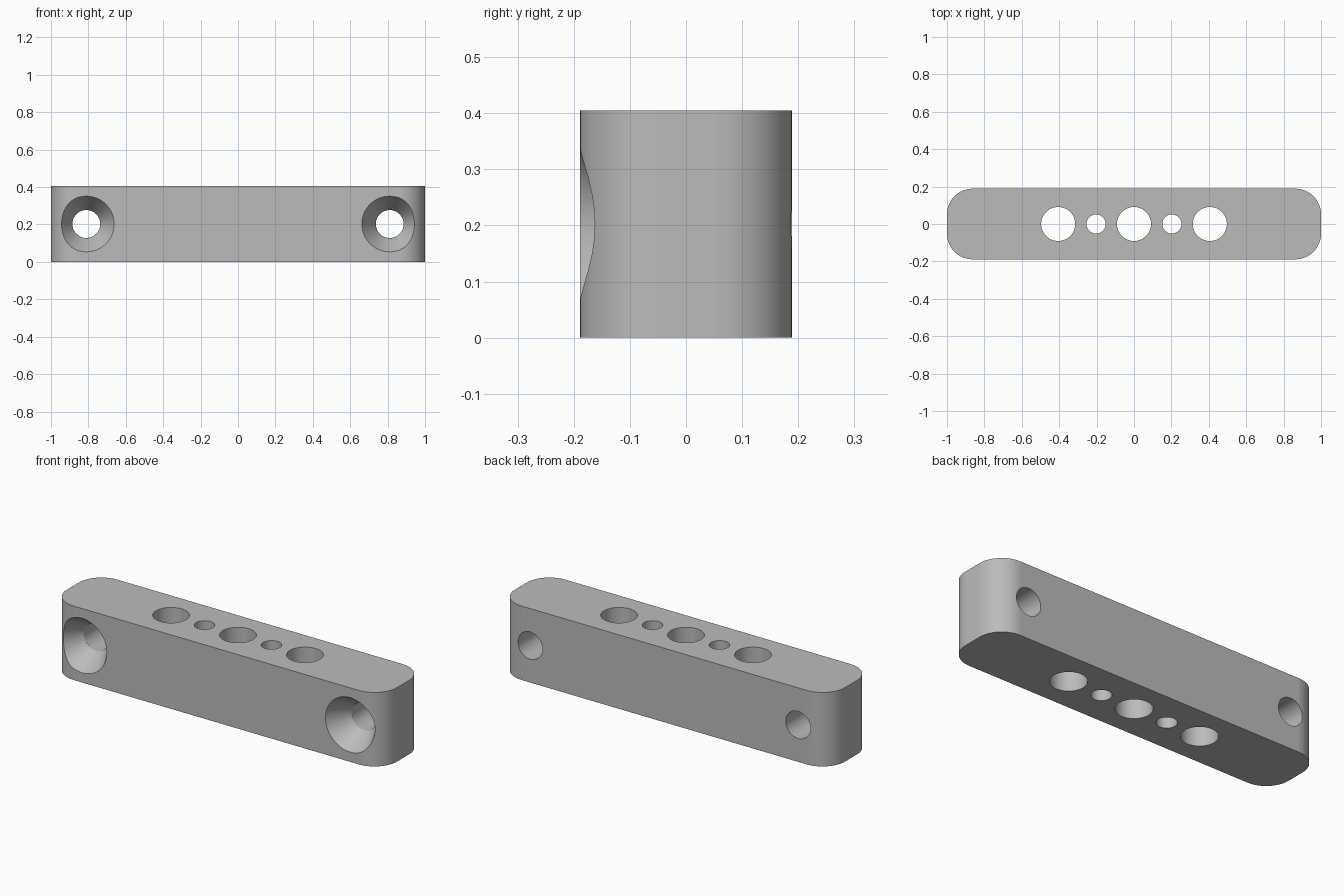
import bpy
import bmesh
from math import sin, cos, pi
from mathutils import Matrix

LENGTH, DEPTH, HEIGHT, CORNER = 2.0, 0.378, 0.405, 0.137
MID = HEIGHT / 2

cube = bpy.data.objects.get("Cube")
if cube:
    bpy.data.objects.remove(cube, do_unlink=True)

grey = bpy.data.materials.new("plain grey")
grey.use_nodes = True
colour = (0.5, 0.5, 0.5, 1)
grey.diffuse_color = colour
grey.node_tree.nodes["Principled BSDF"].inputs["Base Color"].default_value = colour


def make_object(name, bm):
    bmesh.ops.recalc_face_normals(bm, faces=bm.faces)
    mesh = bpy.data.meshes.new(name)
    bm.to_mesh(mesh)
    bm.free()
    mesh.materials.append(grey)
    obj = bpy.data.objects.new(name, mesh)
    bpy.context.collection.objects.link(obj)
    return obj


def cutter(bm, r1, r2, depth, matrix):
    bmesh.ops.create_cone(bm, cap_ends=True, segments=48, radius1=r1,
                          radius2=r2, depth=depth, matrix=matrix)


# Rounded bar: extruded outline with four corner arcs
bm = bmesh.new()
outline = []
steps = 12
for quarter, (sx, sy) in enumerate(((1, 1), (-1, 1), (-1, -1), (1, -1))):
    cx, cy = sx * (LENGTH / 2 - CORNER), sy * (DEPTH / 2 - CORNER)
    for i in range(steps + 1):
        a = (quarter + i / steps) * pi / 2
        outline.append(bm.verts.new((cx + CORNER * cos(a), cy + CORNER * sin(a), 0)))
base = bm.faces.new(outline)
top = bmesh.ops.extrude_face_region(bm, geom=[base])["geom"]
bmesh.ops.translate(bm, vec=(0, 0, HEIGHT),
                    verts=[v for v in top if isinstance(v, bmesh.types.BMVert)])
bar = make_object("mounting_bar", bm)

# Row of vertical through holes
bm = bmesh.new()
for i in range(-2, 3):
    radius = 0.051 if i % 2 else 0.091
    cutter(bm, radius, radius, 1, Matrix.Translation((i * 0.2027, 0, MID)))
cutters = [make_object("vertical_hole_cutter", bm)]

# Screw holes from front to back
bm = bmesh.new()
turn = Matrix.Rotation(-pi / 2, 4, "X")    # cone axis along +y
for side in (-1, 1):
    cutter(bm, 0.0745, 0.0745, 1, Matrix.Translation((side * 0.811, 0, MID)) @ turn)
cutters.append(make_object("screw_hole_cutter", bm))

# Countersinks, running slightly past the front face
bm = bmesh.new()
sink, extra, wide, narrow = 0.12, 0.03, 0.149, 0.0745
flare = wide + (wide - narrow) * extra / sink
for side in (-1, 1):
    y = -DEPTH / 2 + (sink - extra) / 2
    cutter(bm, flare, narrow, sink + extra,
           Matrix.Translation((side * 0.811, y, MID)) @ turn)
cutters.append(make_object("countersink_cutter", bm))

# Cut the holes, then drop the cutters
bpy.ops.object.select_all(action="DESELECT")
bar.select_set(True)
bpy.context.view_layer.objects.active = bar
for tool in cutters:
    tool.hide_render = True
    mod = bar.modifiers.new(tool.name, "BOOLEAN")
    mod.operation, mod.solver, mod.object = "DIFFERENCE", "EXACT", tool
    bpy.ops.object.modifier_apply(modifier=mod.name)
    bpy.data.objects.remove(tool, do_unlink=True)

# Smooth the curved walls, keep the six plane faces flat
bpy.ops.object.shade_smooth_by_angle(angle=pi / 6)
for face in bar.data.polygons:
    if max(abs(c) for c in face.normal) > 0.9999:
        face.use_smooth = False
